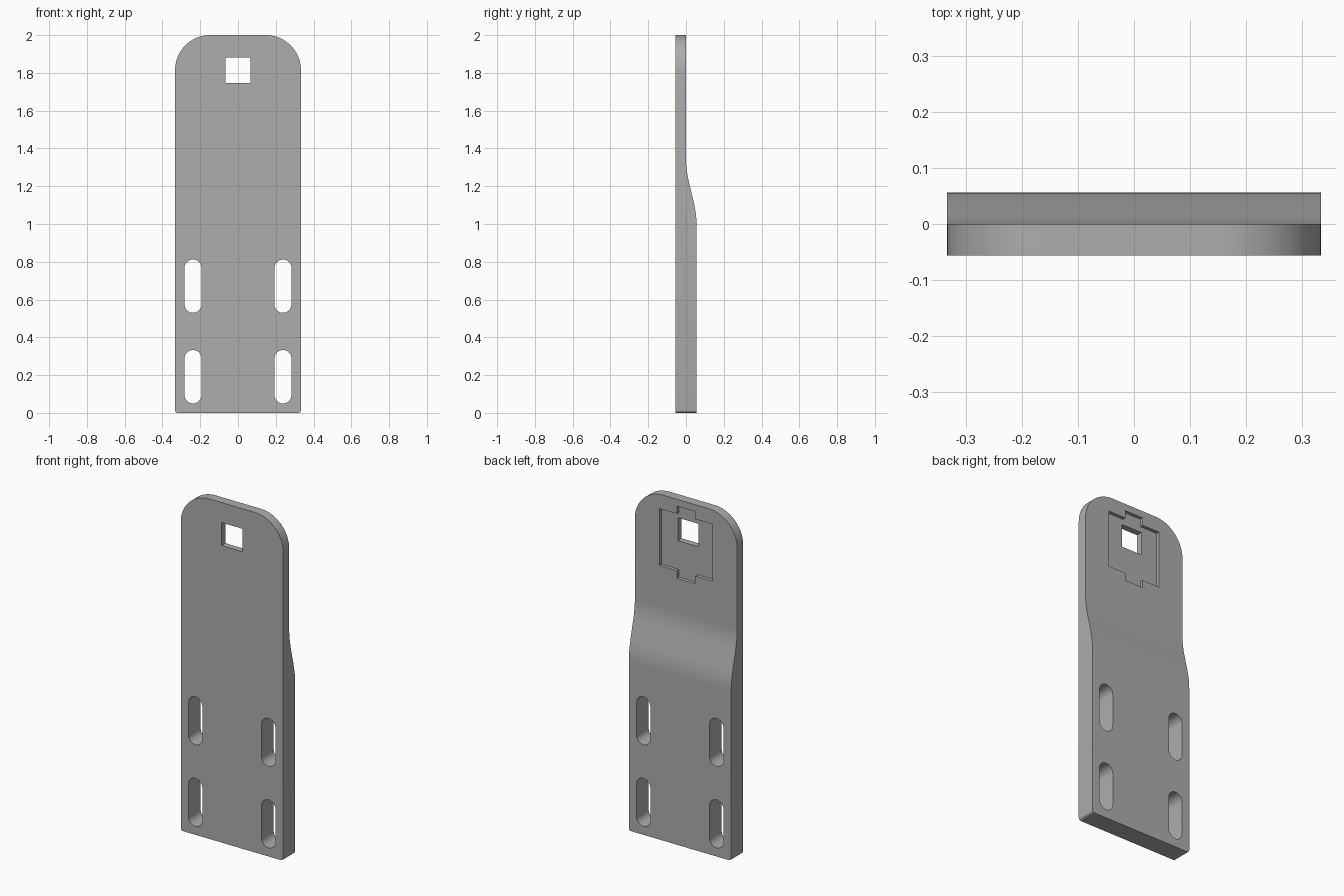
import bpy, bmesh, math
from mathutils import Vector

cube = bpy.data.objects.get("Cube")
if cube:
    bpy.data.objects.remove(cube, do_unlink=True)

HALF_W, FRONT, BACK, UPPER_BACK = 0.333, -0.056, 0.056, 0.0

steel = bpy.data.materials.new("plain grey steel")
steel.use_nodes = True
grey = (0.42, 0.42, 0.42, 1)
steel.diffuse_color = grey
steel.node_tree.nodes["Principled BSDF"].inputs["Base Color"].default_value = grey


def prism(name, points, offset):
    """Closed 3D outline swept along offset."""
    bm = bmesh.new()
    face = bm.faces.new([bm.verts.new(p) for p in points])
    swept = bmesh.ops.extrude_face_region(bm, geom=[face])["geom"]
    verts = [v for v in swept if isinstance(v, bmesh.types.BMVert)]
    bmesh.ops.translate(bm, verts=verts, vec=Vector(offset))
    bmesh.ops.recalc_face_normals(bm, faces=bm.faces)
    mesh = bpy.data.meshes.new(name)
    bm.to_mesh(mesh)
    bm.free()
    mesh.materials.append(steel)
    obj = bpy.data.objects.new(name, mesh)
    bpy.context.collection.objects.link(obj)
    return obj


def front_prism(name, outline, y0=-0.2, y1=0.2):
    return prism(name, [(x, y0, z) for x, z in outline], (0, y1 - y0, 0))


def arc(cx, cz, r, start, end, steps):
    angles = [math.radians(start + (end - start) * i / steps) for i in range(steps + 1)]
    return [(cx + r * math.cos(a), cz + r * math.sin(a)) for a in angles]


def box(x, z0, z1):
    return [(-x, z0), (x, z0), (x, z1), (-x, z1)]


def combine(target, tool, operation):
    mod = target.modifiers.new(operation.lower(), "BOOLEAN")
    mod.operation, mod.solver, mod.object = operation, "EXACT", tool
    bpy.context.view_layer.objects.active = target
    bpy.ops.object.modifier_apply(modifier=mod.name)
    bpy.data.objects.remove(tool, do_unlink=True)


# Side profile: thick foot, smooth step, thin upper part
Z_LOW, Z_HIGH, STEPS = 1.0, 1.34, 24
side = [(FRONT, 0), (BACK, 0)]
for i in range(STEPS + 1):
    t = i / STEPS
    ease = t * t * (3 - 2 * t)
    side.append((BACK + (UPPER_BACK - BACK) * ease, Z_LOW + (Z_HIGH - Z_LOW) * t))
side += [(UPPER_BACK, 2), (FRONT, 2)]
plate = prism("mounting_plate", [(-0.5, y, z) for y, z in side], (1, 0, 0))

# Front outline: large top radii, tiny bottom radii
R, r = 0.185, 0.015
outline = (arc(HALF_W - r, r, r, -90, 0, 4) + arc(HALF_W - R, 2 - R, R, 0, 90, 20)
           + arc(R - HALF_W, 2 - R, R, 90, 180, 20) + arc(r - HALF_W, r, r, 180, 270, 4))
combine(plate, front_prism("outline_tool", outline), "INTERSECT")

# Four long slots
SLOT_R = 0.045
for x in (-0.238, 0.238):
    for z0, z1 in ((0.05, 0.333), (0.53, 0.812)):
        slot = (arc(x, z1 - SLOT_R, SLOT_R, 0, 180, 16)
                + arc(x, z0 + SLOT_R, SLOT_R, 180, 360, 16))
        combine(plate, front_prism("slot_tool", slot), "DIFFERENCE")

# Shallow recess with a tab above and below, on the back
right = [(0.06, 1.535), (0.06, 1.58), (0.173, 1.58),
         (0.173, 1.915), (0.06, 1.915), (0.06, 1.96)]
recess = right + [(-x, z) for x, z in reversed(right)]
combine(plate, front_prism("recess_tool", recess, UPPER_BACK - 0.02, 0.2), "DIFFERENCE")

# Square through hole
combine(plate, front_prism("hole_tool", box(0.067, 1.747, 1.882)), "DIFFERENCE")

bpy.ops.object.select_all(action="DESELECT")
plate.select_set(True)
bpy.context.view_layer.objects.active = plate
bpy.ops.object.shade_smooth_by_angle(angle=math.radians(30))
